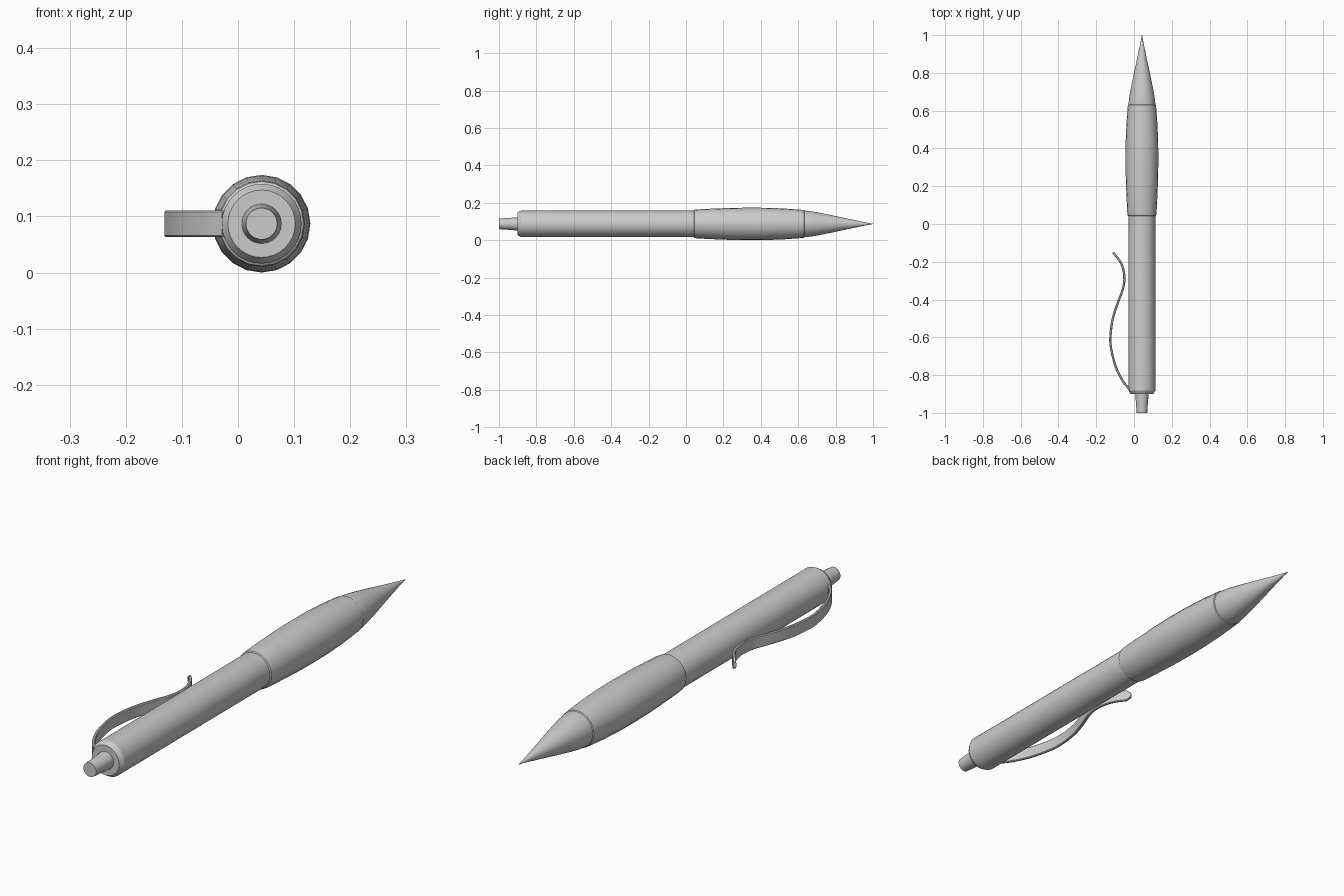
import bpy, bmesh, math
from mathutils import Vector

if "Cube" in bpy.data.objects:
    bpy.data.objects.remove(bpy.data.objects["Cube"])

CX, CZ = 0.042, 0.087   # pen axis


def finish(name, bm, angle=30):
    bmesh.ops.recalc_face_normals(bm, faces=bm.faces)
    me = bpy.data.meshes.new(name)
    bm.to_mesh(me)
    bm.free()
    ob = bpy.data.objects.new(name, me)
    bpy.context.collection.objects.link(ob)
    bpy.ops.object.select_all(action='DESELECT')
    ob.select_set(True)
    bpy.context.view_layer.objects.active = ob
    bpy.ops.object.shade_smooth_by_angle(angle=math.radians(angle))
    return ob


def loft(name, rings):
    bm = bmesh.new()
    loops = [[bm.verts.new(p) for p in ring] for ring in rings]
    n = len(loops[0])
    for a, b in zip(loops, loops[1:]):
        for i in range(n):
            j = (i + 1) % n
            bm.faces.new((a[i], a[j], b[j], b[i]))
    bm.faces.new(loops[0])
    bm.faces.new(loops[-1])
    return finish(name, bm)


def lathe(name, profile, sides):
    # profile of (y, radius) turned around the pen axis
    turn = [2 * math.pi * i / sides for i in range(sides)]
    return loft(name, [[(CX + r * math.cos(t), y, CZ + r * math.sin(t)) for t in turn]
                       for y, r in profile])


def spline(pts, steps):
    p = [2 * pts[0] - pts[1]] + pts + [2 * pts[-1] - pts[-2]]
    out = []
    for a, b, c, d in zip(p, p[1:], p[2:], p[3:]):
        for k in range(steps):
            t = k / steps
            out.append(0.5 * (2 * b + (c - a) * t + (2 * a - 5 * b + 4 * c - d) * t * t
                              + (3 * b - a - 3 * c + d) * t ** 3))
    return out + [pts[-1]]


# Barrel with chamfered rear end and pointed nose
lathe("barrel", [(-0.90, 0.060), (-0.882, 0.071), (0.64, 0.071), (0.68, 0.066),
                 (0.74, 0.0545), (0.80, 0.042), (0.86, 0.029), (0.92, 0.0165),
                 (0.97, 0.006), (1.0, 0.001)], 32)

# Push button
lathe("push_button", [(-1.0, 0.028), (-0.89, 0.036)], 32)

# Swollen grip sleeve
lathe("grip", [(0.04, 0.069), (0.045, 0.0755), (0.06, 0.0775), (0.14, 0.0815), (0.24, 0.0855),
               (0.34, 0.087), (0.44, 0.086), (0.53, 0.082), (0.60, 0.077),
               (0.63, 0.0745), (0.635, 0.069)], 20)

# Wavy pocket clip: a bevelled strip swept along a curve
path = spline([Vector(p) for p in [(-0.024, -0.875), (-0.06, -0.83), (-0.097, -0.755),
               (-0.121, -0.66), (-0.1245, -0.59), (-0.112, -0.50), (-0.085, -0.415),
               (-0.059, -0.345), (-0.051, -0.28), (-0.067, -0.21), (-0.111, -0.15)]], 4)
T, B = 0.006, 0.003
rings = []
for i, p in enumerate(path):
    d = (path[min(i + 1, len(path) - 1)] - path[max(i - 1, 0)]).normalized()
    n = Vector((-d.y, d.x))
    left = (path[-1] - p).length
    q = min(1, left / 0.03)
    w = 0.024 * (0.45 + 0.55 * math.sqrt(1 - (1 - q) ** 2))   # rounded tip
    section = [(T, w - B), (T - B, w), (B - T, w), (-T, w - B),
               (-T, B - w), (B - T, -w), (T - B, -w), (T, B - w)]
    rings.append([(p.x + n.x * s, p.y + n.y * s, CZ + z) for s, z in section])
loft("pocket_clip", rings)
